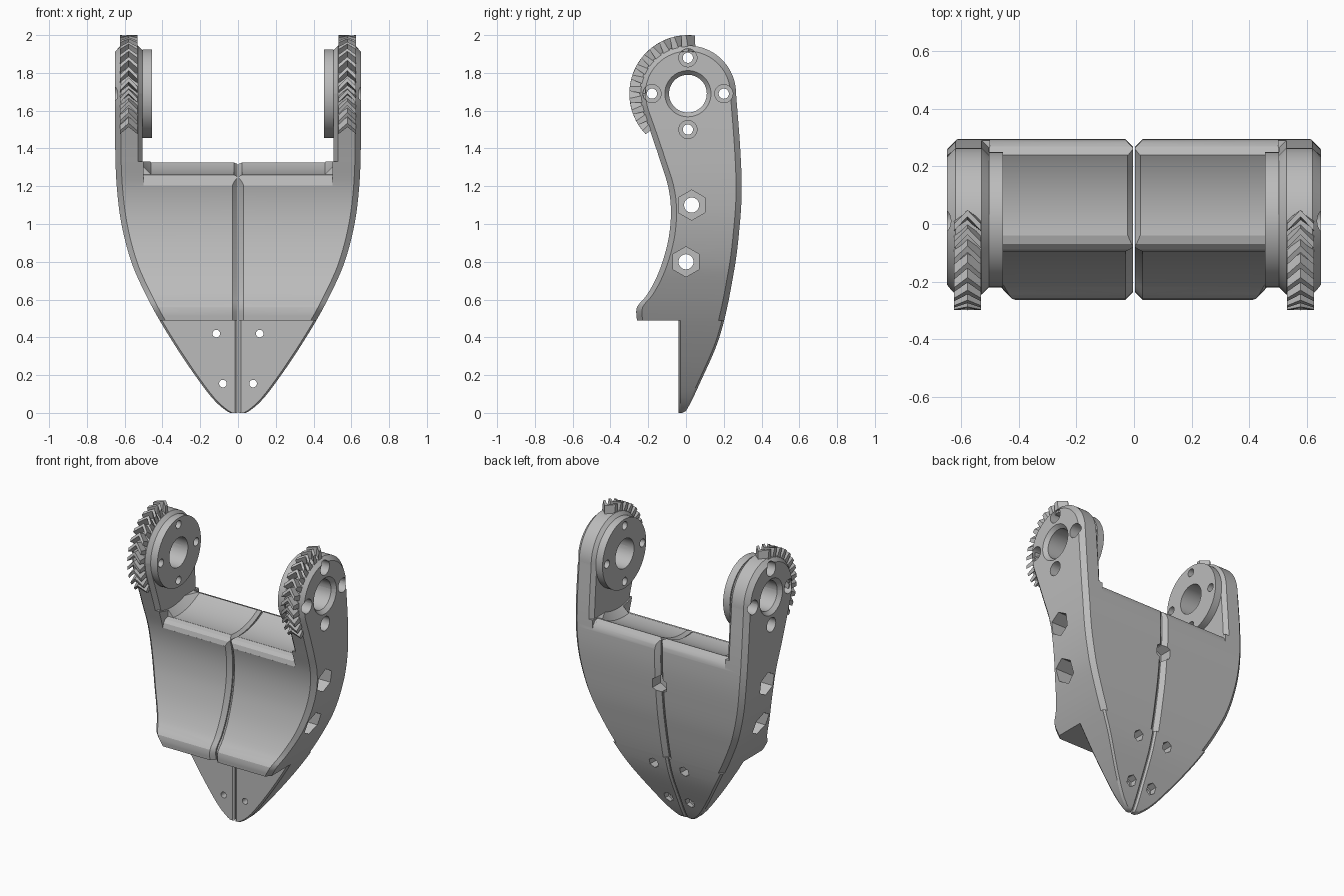
import bpy, bmesh
from math import cos, sin, radians, pi

if "Cube" in bpy.data.objects:
    bpy.data.objects.remove(bpy.data.objects["Cube"], do_unlink=True)

grey = bpy.data.materials.new("plain grey")
grey.use_nodes = True
COLOUR = (0.5, 0.5, 0.5, 1)
grey.diffuse_color = COLOUR
grey.node_tree.nodes["Principled BSDF"].inputs["Base Color"].default_value = COLOUR

PY, PZ, R = 0.01, 1.69, 0.255       # pivot centre and arm end radius
INNER, OUTER = 0.505, 0.65          # arm faces
STEP, ARM_Z = 0.49, 1.33            # front ledge height, arm base height

# Outline tables: height, value
WIDTH = [(0, .04), (.01, .06), (.05, .11), (.12, .17), (.29, .29), (.49, .415), (.65, .5),
         (.8, .565), (1, .617), (1.2, .642), (1.4, .65), (1.69, .65)]
BACK = [(0, -.02), (.01, 0), (.15, .07), (.41, .18), (.76, .256), (1, .285),
        (1.18, .295), (1.4, .287), (1.69, .265)]
FRONT = [(.49, -.26), (.56, -.26), (.62, -.21), (.72, -.155), (.83, -.115), (.95, -.088),
         (1.08, -.08), (1.2, -.095), (1.33, -.135), (1.45, -.175), (1.55, -.21),
         (1.62, -.234), (1.69, -.245)]


def curve(table, z):
    """Smooth value of an outline table at height z."""
    def slope(i):
        a, b = table[max(i - 1, 0)], table[min(i + 1, len(table) - 1)]
        return (b[1] - a[1]) / (b[0] - a[0])
    for i in range(len(table) - 1):
        (z0, v0), (z1, v1) = table[i], table[i + 1]
        if z <= z1:
            break
    h = z1 - z0
    t = min(max((z - z0) / h, 0), 1)
    s = t * t * (3 - 2 * t)
    bend = h * t * (1 - t) * (slope(i) * (1 - t) - slope(i + 1) * t)
    return v0 + (v1 - v0) * s + bend


def loft(bm, rings):
    """Skin a list of closed rings and cap both ends."""
    rows = [[bm.verts.new(p) for p in ring] for ring in rings]
    n = len(rows[0])
    for a, b in zip(rows, rows[1:]):
        for i in range(n):
            j = (i + 1) % n
            bm.faces.new((a[i], a[j], b[j], b[i]))
    bm.faces.new(rows[0][::-1])
    bm.faces.new(rows[-1])


def lathe(bm, profile, u, z, sides=32, axis="x", half=False):
    """Turned solid from (position, radius) pairs about an x or y axis."""
    start = pi / 2 if sides == 6 else 0
    count = sides + 1 if half else sides
    turn = pi if half else 2 * pi
    rings = []
    for p, r in profile:
        ring = []
        for i in range(count):
            a = start + turn * i / sides
            c, d = u + r * cos(a), z + r * sin(a)
            ring.append((p, c, d) if axis == "x" else (c, p, d))
        rings.append(ring)
    loft(bm, rings)


def prism(bm, points, x0, x1):
    loft(bm, [[(x, y, z) for y, z in points] for x in (x0, x1)])


def make(name, build):
    bm = bmesh.new()
    build(bm)
    bmesh.ops.recalc_face_normals(bm, faces=bm.faces)
    mesh = bpy.data.meshes.new(name)
    bm.to_mesh(mesh)
    bm.free()
    mesh.materials.append(grey)
    ob = bpy.data.objects.new(name, mesh)
    bpy.context.collection.objects.link(ob)
    return ob


def select(ob):
    bpy.ops.object.select_all(action="DESELECT")
    ob.select_set(True)
    bpy.context.view_layer.objects.active = ob


def cut(ob, cutter):
    select(ob)
    mod = ob.modifiers.new("cut", "BOOLEAN")
    mod.operation, mod.solver, mod.object = "DIFFERENCE", "EXACT", cutter
    bpy.ops.object.modifier_apply(modifier=mod.name)


def section(z, x0, front, inner, outer):
    """Rectangle with four chamfered corners at height z."""
    x1, y0, y1 = curve(WIDTH, z), front, curve(BACK, z)
    limit = 0.4 * min(x1 - x0, y1 - y0)
    a, b = min(inner, limit), min(outer, limit)
    xy = [(x0 + a, y0), (x1 - b, y0), (x1, y0 + b), (x1, y1 - b),
          (x1 - b, y1), (x0 + a, y1), (x0, y1 - a), (x0, y0 + a)]
    return [(x, y, z) for x, y in xy]


def steps(a, b, n):
    return [a + (b - a) * i / n for i in range(n + 1)]


# Blade half: thin plate below the ledge, curved shell above
def blade(bm):
    low = [0, .005, .012, .025] + steps(.05, STEP, 14)
    rings = [section(z, .003, -.04, .012, .012) for z in low]
    rings += [section(z, .003, curve(FRONT, z), .027, .03) for z in steps(STEP, ARM_Z, 36)]
    loft(bm, rings)


# Arm, its round end, and the pivot boss
def arm(bm):
    loft(bm, [section(z, INNER, curve(FRONT, z), .025, .03) for z in steps(ARM_Z, PZ, 16)])


def arm_end(bm):
    lathe(bm, [(INNER, R - .025), (INNER + .025, R), (OUTER - .03, R), (OUTER, R - .03)],
          PY, PZ, 40, half=True)


def boss(bm):
    lathe(bm, [(.455, .235), (INNER, .235)], PY + .005, PZ, 64)


# Chevron gear teeth around the front of the arm end
def teeth(bm):
    for k in range(12):
        mid = 94 + k * 11.6
        rings = []
        for x, lead in ((.532, 0), (.579, 9), (.626, 0)):
            ring = []
            for r, off in ((.225, -5), (.31, -2.2), (.31, 2.2), (.225, 5)):
                a = radians(mid - lead + off)
                ring.append((x, PY + r * cos(a), PZ + r * sin(a)))
            rings.append(ring)
        loft(bm, rings)


# Cutters: concave seat, rounded lips, bolt holes, hex pockets
def seat(bm):
    lathe(bm, [(-.1, .452), (0, .452), (.022, .43), (.46, .43), (INNER, .385)], PY, PZ, 96)


def front_lip(bm):
    prism(bm, [(-.2, 1.2), (-.096, 1.205), (-.088, 1.235), (-.07, 1.254), (-.04, 1.262),
               (-.03, 1.4), (-.2, 1.4)], -.1, .5)


def back_lip(bm):
    prism(bm, [(.4, 1.25), (.296, 1.255), (.287, 1.293), (.27, 1.315), (.24, 1.325),
               (.22, 1.45), (.4, 1.45)], -.1, .5)


SIDE_BOLTS = ((.03, 1.1, .5), (0, .8, .44))
BACK_BOLTS = ((.115, .42, .09), (.08, .155, .03))


def round_holes(bm):
    for y, z, _ in SIDE_BOLTS:
        lathe(bm, [(-.1, .04), (.8, .04)], y, z)
    for x, z, _ in BACK_BOLTS:
        lathe(bm, [(-.3, .02), (.5, .02)], x, z, 24, "y")


def hex_pockets(bm):
    for y, z, depth in SIDE_BOLTS:
        lathe(bm, [(depth, .08), (.8, .08)], y, z, 6)
    for x, z, depth in BACK_BOLTS:
        lathe(bm, [(depth, .036), (.5, .036)], x, z, 6, "y")
    lathe(bm, [(.2, .06), (.5, .06)], 0, 1.02, 6, "y")


def pivot_holes(bm):
    lathe(bm, [(.3, .1), (.625, .1), (.67, .14)], PY, PZ, 48)
    for i in range(4):
        a = i * pi / 2
        lathe(bm, [(.3, .027), (.57, .027), (.57, .048), (.8, .048)],
              PY + .19 * cos(a), PZ + .19 * sin(a))


blade_cuts = [seat, front_lip, back_lip, round_holes, hex_pockets]
parts = [("blade", blade, blade_cuts), ("arm", arm, [pivot_holes]),
         ("arm_end", arm_end, [pivot_holes]), ("pivot_boss", boss, [pivot_holes]),
         ("gear_teeth", teeth, [])]

for name, build, cuts in parts:
    ob = make("left_" + name, build)
    for cutter_build in cuts:
        cutter = make("cutter", cutter_build)
        cutter.hide_render = True
        cut(ob, cutter)
        bpy.data.objects.remove(cutter, do_unlink=True)
    select(ob)
    bpy.ops.object.shade_smooth_by_angle(angle=radians(25))
    # Mirrored twin
    twin = ob.copy()
    twin.data = ob.data.copy()
    twin.name = "right_" + name
    bpy.context.collection.objects.link(twin)
    for v in twin.data.vertices:
        v.co.x = -v.co.x
    twin.data.flip_normals()
